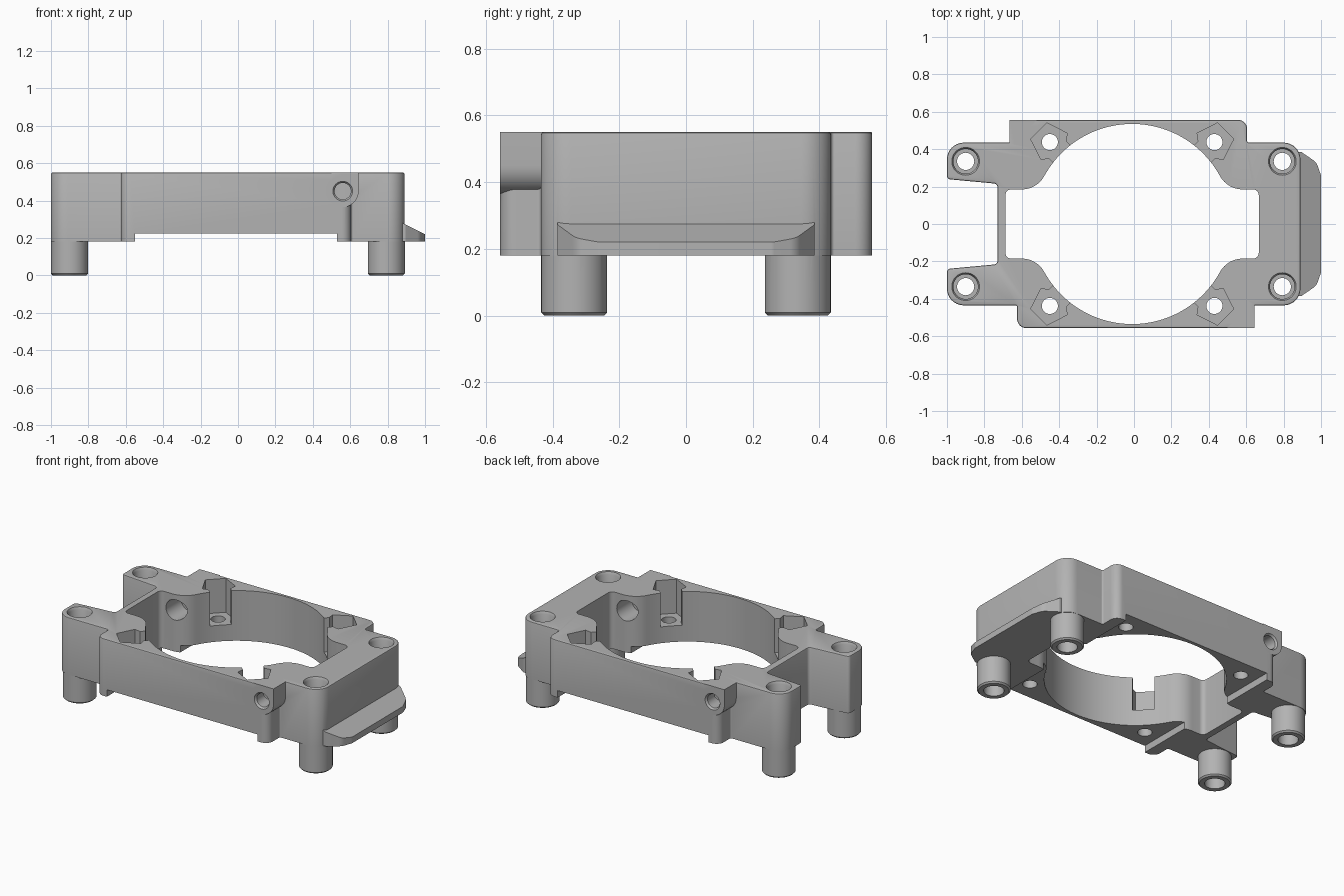
import bpy, bmesh, math
from mathutils import Matrix, Vector

old = bpy.data.objects.get("Cube")
if old:
    bpy.data.objects.remove(old, do_unlink=True)

TOP, BOTTOM = 0.55, 0.18
MID = -0.01                      # centre line of the bore
SIDE = 0.557                     # half depth of the frame

grey = bpy.data.materials.new("plain grey")
grey.use_nodes = True
grey.diffuse_color = (0.45, 0.45, 0.45, 1)
grey.node_tree.nodes["Principled BSDF"].inputs["Base Color"].default_value = grey.diffuse_color


def finish(name, bm):
    bmesh.ops.recalc_face_normals(bm, faces=bm.faces)
    mesh = bpy.data.meshes.new(name)
    bm.to_mesh(mesh)
    bm.free()
    mesh.materials.append(grey)
    obj = bpy.data.objects.new(name, mesh)
    bpy.context.collection.objects.link(obj)
    return obj


def arc(cx, cy, r, start, end, steps):
    angles = [math.radians(start + (end - start) * i / steps) for i in range(steps + 1)]
    return [(cx + r * math.cos(a), cy + r * math.sin(a)) for a in angles]


def rounded(corners, steps=8):
    """Polygon from (x, y, radius) corners."""
    out = []
    for i, (x, y, r) in enumerate(corners):
        p = Vector((x, y))
        if r == 0:
            out.append((x, y))
            continue
        a = (Vector(corners[i - 1][:2]) - p).normalized()
        b = (Vector(corners[(i + 1) % len(corners)][:2]) - p).normalized()
        half = a.angle(b) / 2
        centre = p + (a + b).normalized() * r / math.sin(half)
        u = p + a * r / math.tan(half) - centre
        v = p + b * r / math.tan(half) - centre
        turn = u.angle(v)
        for k in range(steps + 1):
            t = k / steps
            q = (u * math.sin((1 - t) * turn) + v * math.sin(t * turn)) / math.sin(turn)
            out.append(tuple(centre + q))
    return out


def prism(name, outline, low, high, chamfer=0):
    bm = bmesh.new()
    face = bm.faces.new([bm.verts.new((x, y, low)) for x, y in outline])
    new = bmesh.ops.extrude_face_region(bm, geom=[face])["geom"]
    bmesh.ops.translate(bm, vec=(0, 0, high - low), verts=[g for g in new if isinstance(g, bmesh.types.BMVert)])
    if chamfer:
        rim = [e for e in bm.edges if all(v.co.z > high - 1e-4 for v in e.verts)]
        bmesh.ops.bevel(bm, geom=rim, offset=chamfer, segments=2, profile=0.5, affect='EDGES')
    return finish(name, bm)


def box(name, x0, x1, y0, y1, z0, z1):
    return prism(name, [(x0, y0), (x1, y0), (x1, y1), (x0, y1)], z0, z1)


def turned(name, profile, place, sides=40):
    """Solid of revolution from (radius, height) pairs."""
    bm = bmesh.new()
    rings = [[bm.verts.new((x, y, h)) for x, y in arc(0, 0, r, 0, 360, sides)[:-1]] for r, h in profile]
    bm.faces.new(rings[0])
    bm.faces.new(rings[-1])
    for a, b in zip(rings, rings[1:]):
        for i in range(sides):
            j = (i + 1) % sides
            bm.faces.new((a[i], a[j], b[j], b[i]))
    bm.transform(place)
    return finish(name, bm)


def combine(target, tool, operation):
    mod = target.modifiers.new(operation, 'BOOLEAN')
    mod.operation, mod.solver, mod.object = operation, 'EXACT', tool
    bpy.context.view_layer.objects.active = target
    bpy.ops.object.modifier_apply(modifier=mod.name)
    bpy.data.objects.remove(tool, do_unlink=True)


# Main frame with forked end
frame = prism("bracket_frame", rounded([
    (0.89, -0.435, 0.09), (0.89, 0.435, 0.09), (0.605, 0.435, 0.01),
    (0.605, SIDE, 0.05), (-0.625, SIDE, 0.05), (-0.625, 0.435, 0.01),
    (-1, 0.435, 0.09), (-1, 0.24, 0.02), (-0.73, 0.215, 0.02),
    (-0.73, -0.215, 0.02), (-1, -0.24, 0.02), (-1, -0.435, 0.09),
    (-0.625, -0.435, 0.01), (-0.625, -SIDE, 0.05), (0.605, -SIDE, 0.05),
    (0.605, -0.435, 0.01)]), BOTTOM, TOP, 0.008)

# Side screw bosses, repeated by a half turn
for s in (1, -1):
    x = MID + s * 0.57
    xs = sorted((x - s * 0.06, x + s * 0.085))
    ys = sorted((-s * SIDE, -s * 0.4))
    along = Matrix.Translation((x, -s * SIDE, 0.45)) @ Matrix.Rotation(-s * math.pi / 2, 4, 'X')
    combine(frame, box("boss_block", *xs, *ys, 0.45, TOP), 'UNION')
    combine(frame, turned("boss_round", [(0.085, 0), (0.085, 0.157)], along), 'UNION')

# Sloped lip on the closed end
lip = prism("sloped_lip", rounded([
    (0.85, -0.385, 0), (0.895, -0.385, 0), (0.975, -0.33, 0.06), (1, -0.26, 0.03),
    (1, 0.26, 0.03), (0.975, 0.33, 0.06), (0.895, 0.385, 0), (0.85, 0.385, 0)]), BOTTOM, 0.35)
bm = bmesh.new()
bm.from_mesh(lip.data)
cut = bmesh.ops.bisect_plane(bm, geom=bm.verts[:] + bm.edges[:] + bm.faces[:],
                             plane_co=(1, 0, 0.22), plane_no=(0.5, 0, 1), clear_outer=True)
bmesh.ops.contextual_create(bm, geom=[g for g in cut["geom_cut"] if isinstance(g, bmesh.types.BMEdge)])
bmesh.ops.recalc_face_normals(bm, faces=bm.faces)
bm.to_mesh(lip.data)
bm.free()
combine(frame, lip, 'UNION')

# Feet
feet = [(x, y) for x in (-0.9, 0.793) for y in (-0.335, 0.335)]
for x, y in feet:
    combine(frame, turned("foot", [(0.09, 0), (0.099, 0.009), (0.099, 0.24)],
                          Matrix.Translation((x, y, 0))), 'UNION')

# Bore opening: circle blended into a rectangular window
fx, fr = 0.59, 0.137
fy = 0.185 + fr
tangent = math.degrees(math.atan2(fy, fx))
quarter = (arc(0.647, 0.155, 0.03, 0, 90, 6)
           + arc(fx, fy, fr, 270, 180 + tangent, 12)
           + arc(0, 0, 0.535, tangent, 90, 24)[1:])
half = quarter + [(-x, y) for x, y in reversed(quarter[:-1])]
whole = half + [(-x, -y) for x, y in half]
combine(frame, prism("bore_cutter", [(x + MID, y) for x, y in whole], 0, 1), 'DIFFERENCE')

# Shallow recess across the underside
combine(frame, box("recess_cutter", -0.55, 0.53, -1, 1, 0.1, 0.225), 'DIFFERENCE')

# Stepped holes through the feet
for x, y in feet:
    combine(frame, turned("foot_hole", [(0.06, -0.1), (0.06, 0.1), (0.046, 0.12), (0.046, 0.3),
                                        (0.066, 0.3), (0.066, 0.535), (0.08, 0.56)],
                          Matrix.Translation((x, y, 0))), 'DIFFERENCE')

# Five-sided nut pockets opening into the bore, with screw holes
for sx in (1, -1):
    for sy in (1, -1):
        spot = Matrix.Translation((MID + sx * 0.44, sy * 0.438, 0))
        spot = spot @ Matrix.Rotation(math.atan2(-sy, -sx), 4, 'Z')
        combine(frame, turned("nut_pocket", [(0.104, 0.33), (0.104, 0.7)], spot, 5), 'DIFFERENCE')
        slot = box("pocket_slot", 0, 0.14, -0.064, 0.064, 0.33, 0.7)
        slot.data.transform(spot)
        combine(frame, slot, 'DIFFERENCE')
        combine(frame, turned("nut_hole", [(0.043, 0), (0.043, 0.6)], spot), 'DIFFERENCE')

# Cross holes through the side bosses, wider on the inside
for s in (1, -1):
    along = Matrix.Translation((MID + s * 0.57, -s * SIDE, 0.45)) @ Matrix.Rotation(-s * math.pi / 2, 4, 'X')
    combine(frame, turned("cross_hole", [(0.06, -0.01), (0.044, 0.012), (0.044, 0.22),
                                         (0.066, 0.22), (0.066, 0.42)], along), 'DIFFERENCE')

bpy.ops.object.select_all(action='DESELECT')
frame.select_set(True)
bpy.context.view_layer.objects.active = frame
bpy.ops.object.shade_smooth_by_angle(angle=math.radians(30))
